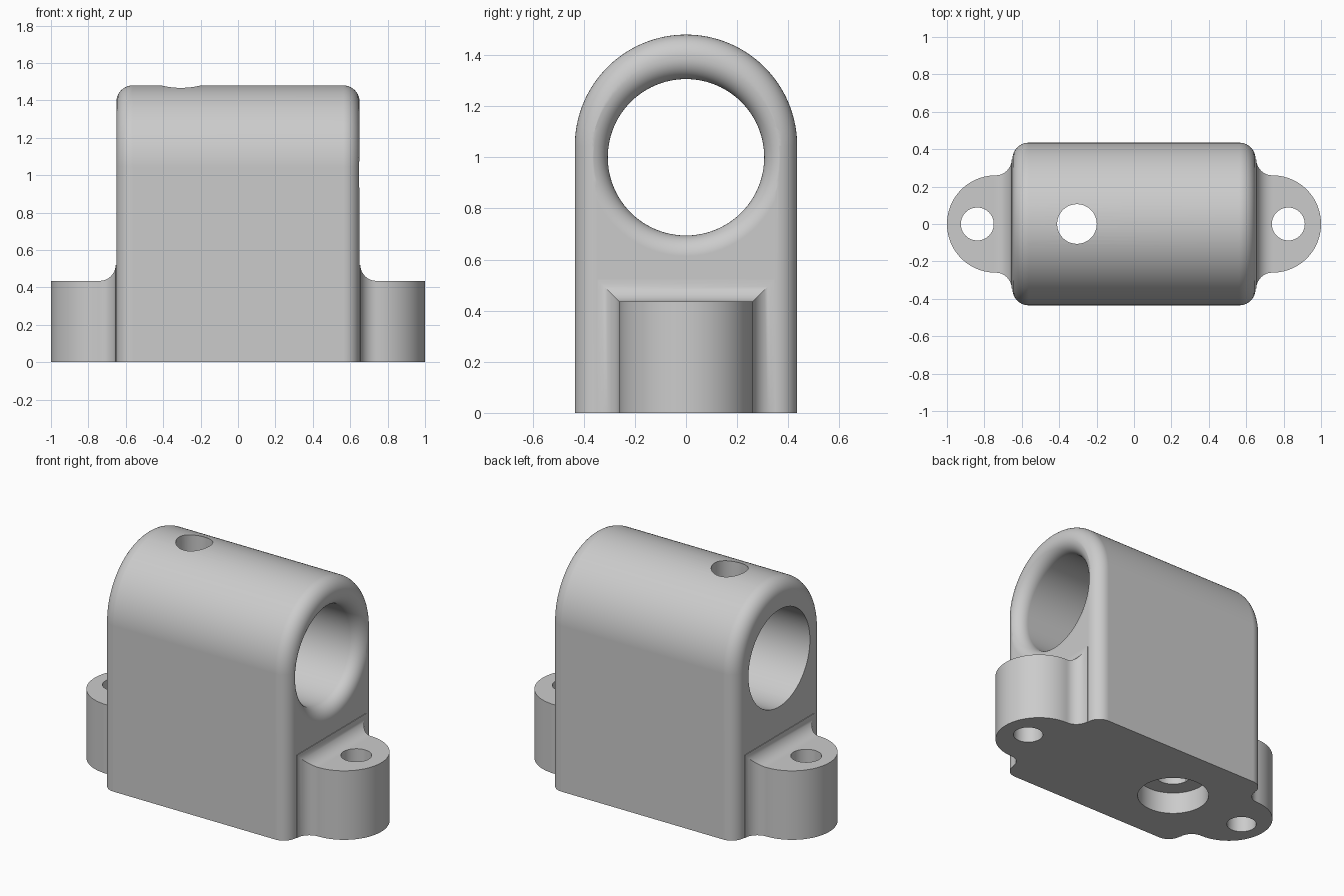
import bpy, bmesh, math
from mathutils import Vector

if "Cube" in bpy.data.objects:
    bpy.data.objects.remove(bpy.data.objects["Cube"], do_unlink=True)

grey = bpy.data.materials.new("light grey")
grey.use_nodes = True
colour = (0.6, 0.6, 0.6, 1)
grey.diffuse_color = colour
grey.node_tree.nodes["Principled BSDF"].inputs["Base Color"].default_value = colour

HALF, WIDTH, FILLET = 0.65, 0.435, 0.087   # body half length, half width, edge round
ARCH_Z, BORE_Z, BORE_R = 1.045, 1.0, 0.306
LUG_R, LUG_X, LUG_TOP, LUG_FILLET = 0.26, 0.74, 0.435, 0.086
BELOW = -0.1                               # trimmed off flat at the end
STEPS = 10


def loft(name, sections):
    """Skin a row of equal-length point loops and cap both ends."""
    bm = bmesh.new()
    loops = [[bm.verts.new(p) for p in s] for s in sections]
    n = len(loops[0])
    for a, b in zip(loops, loops[1:]):
        for i in range(n):
            j = (i + 1) % n
            bm.faces.new((a[i], a[j], b[j], b[i]))
    bm.faces.new(loops[0])
    bm.faces.new(loops[-1])
    bmesh.ops.recalc_face_normals(bm, faces=bm.faces)
    mesh = bpy.data.meshes.new(name)
    bm.to_mesh(mesh)
    bm.free()
    mesh.materials.append(grey)
    ob = bpy.data.objects.new(name, mesh)
    bpy.context.collection.objects.link(ob)
    return ob


def combine(target, other, operation):
    mod = target.modifiers.new(operation.lower(), 'BOOLEAN')
    mod.operation, mod.solver, mod.object = operation, 'EXACT', other
    bpy.ops.object.select_all(action='DESELECT')
    bpy.context.view_layer.objects.active = target
    target.select_set(True)
    bpy.ops.object.modifier_apply(modifier=mod.name)
    bpy.data.objects.remove(other, do_unlink=True)


def turns(count, span):
    return [span * i / count for i in range(count + 1)]


def arch(x, inset):
    """Upright cross-section with a round top."""
    r = WIDTH - inset
    pts = [Vector((x, r * math.cos(a), ARCH_Z + r * math.sin(a))) for a in turns(64, math.pi)]
    return [Vector((x, r, BELOW))] + pts + [Vector((x, -r, BELOW))]


def bore_ring(x, r):
    return [Vector((x, r * math.cos(a), BORE_Z + r * math.sin(a)))
            for a in turns(96, math.tau)[:-1]]


def drill(name, x, r, z0, z1):
    return loft(name, [[Vector((x + r * math.cos(a), r * math.sin(a), z))
                        for a in turns(64, math.tau)[:-1]] for z in (z0, z1)])


def lug(side):
    """Rounded lug whose top and sides flare into the end wall."""
    def box(x, w, top):
        return [Vector((side * x, y, z)) for y, z in
                ((-w, BELOW), (w, BELOW), (w, top), (-w, top))]
    f = LUG_FILLET
    parts = [box(HALF - 0.12, LUG_R + f, LUG_TOP + f)]
    for a in turns(STEPS, math.pi / 2):
        grow = f * (1 - math.sin(a))
        parts.append(box(LUG_X - f * math.cos(a), LUG_R + grow, LUG_TOP + grow))
    for a in turns(32, math.pi / 2)[1:]:
        parts.append(box(LUG_X + LUG_R * math.sin(a),
                         max(LUG_R * math.cos(a), 0.002), LUG_TOP))
    return loft("mounting_lug", parts)


# Body with rounded end edges
quarter = turns(STEPS, math.pi / 2)
end = [(HALF - FILLET + FILLET * math.cos(a), FILLET * (1 - math.sin(a))) for a in quarter]
housing = loft("bearing_housing",
               [arch(-x, d) for x, d in end] + [arch(x, d) for x, d in reversed(end)])

# Mounting lugs at both ends
for side in (-1, 1):
    combine(housing, lug(side), 'UNION')

# Flat underside
slab = loft("underside_cutter", [[Vector((x, y, z)) for x, y in
            ((-2, -2), (2, -2), (2, 2), (-2, 2))] for z in (-1, 0)])
combine(housing, slab, 'DIFFERENCE')

# Main bore, rounded out at the +x mouth
mouth = 0.08
rings = [bore_ring(-1, BORE_R)]
rings += [bore_ring(HALF - mouth + mouth * math.sin(a), BORE_R + mouth * (1 - math.cos(a)))
          for a in quarter]
rings.append(bore_ring(1, BORE_R + mouth))
combine(housing, loft("bore_cutter", rings), 'DIFFERENCE')

# Cross hole with counterbore below, and the lug holes
for name, x, r, z0, z1 in (("cross_hole", -0.305, 0.106, -1, 2),
                           ("counterbore", -0.305, 0.212, -1, 0.14),
                           ("right_lug_hole", -0.838, 0.088, -1, 0.7),
                           ("left_lug_hole", 0.825, 0.088, -1, 0.7)):
    combine(housing, drill(name, x, r, z0, z1), 'DIFFERENCE')

# Smooth rounds, sharp machined edges
bpy.context.view_layer.objects.active = housing
housing.select_set(True)
bpy.ops.object.shade_smooth_by_angle(angle=math.radians(30))
weighted = housing.modifiers.new("weighted_normals", 'WEIGHTED_NORMAL')
weighted.keep_sharp = True
